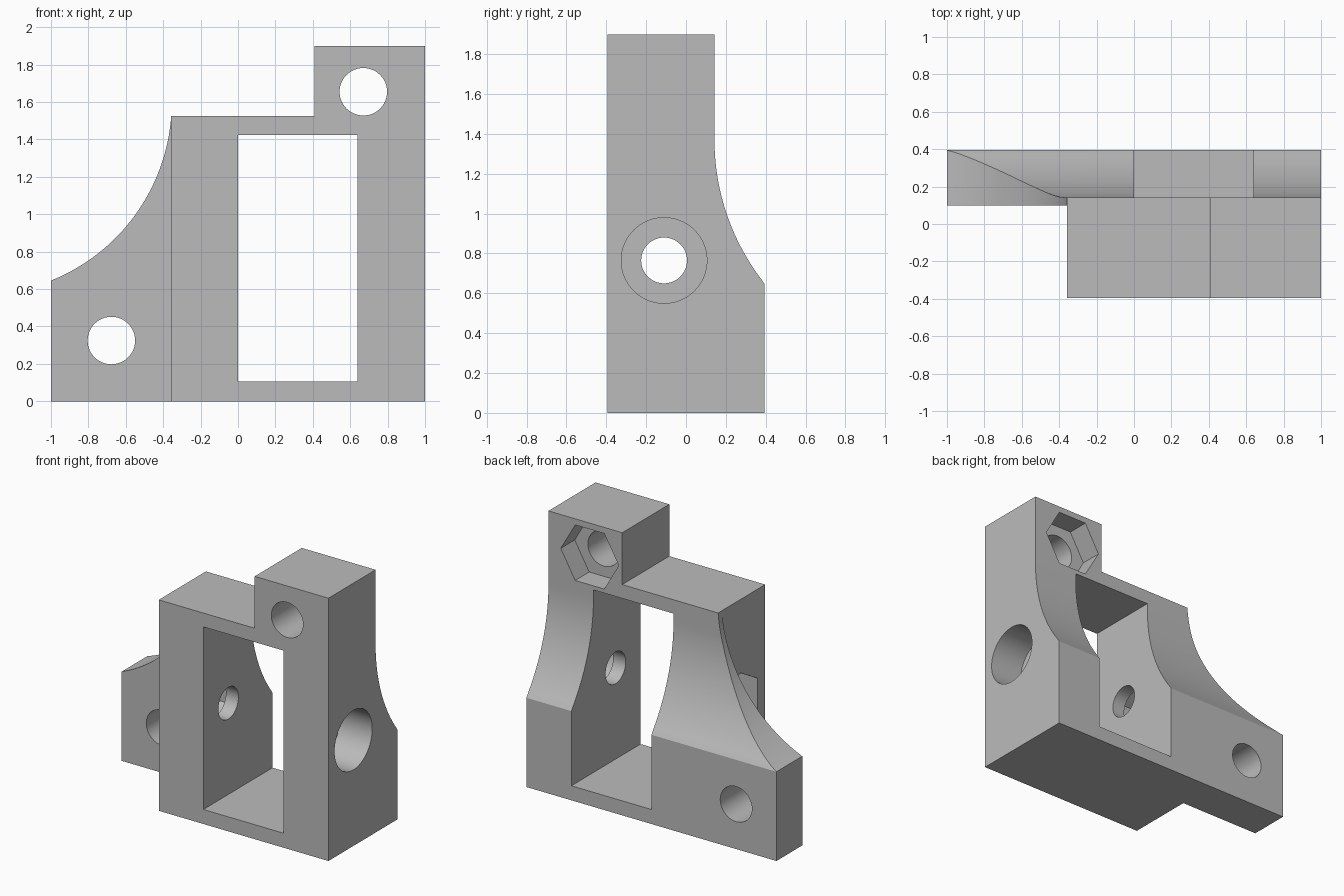
import bpy, bmesh, math
from mathutils import Vector

if "Cube" in bpy.data.objects:
    bpy.data.objects.remove(bpy.data.objects["Cube"])

grey = bpy.data.materials.new("plain grey")
grey.diffuse_color = (0.5, 0.5, 0.5, 1)
grey.use_nodes = True
grey.node_tree.nodes["Principled BSDF"].inputs["Base Color"].default_value = grey.diffuse_color


def prism(name, points, axis, a, b):
    """Extrude a 2D profile from a to b; 'x' takes (y, z), 'y' takes (x, z)."""
    place = (lambda p, t: Vector((t, p[0], p[1]))) if axis == 'x' else (lambda p, t: Vector((p[0], t, p[1])))
    bm = bmesh.new()
    face = bm.faces.new([bm.verts.new(place(p, a)) for p in points])
    ext = bmesh.ops.extrude_face_region(bm, geom=[face])
    moved = [v for v in ext['geom'] if isinstance(v, bmesh.types.BMVert)]
    bmesh.ops.translate(bm, verts=moved, vec=place((0, 0), b - a))
    bmesh.ops.recalc_face_normals(bm, faces=bm.faces[:])
    mesh = bpy.data.meshes.new(name)
    bm.to_mesh(mesh)
    bm.free()
    obj = bpy.data.objects.new(name, mesh)
    bpy.context.collection.objects.link(obj)
    mesh.materials.append(grey)
    return obj


def arc(cx, cz, r, start, end, n):
    return [(cx + r * math.cos(start + (end - start) * i / n),
             cz + r * math.sin(start + (end - start) * i / n)) for i in range(n + 1)]


def ring(cx, cz, r, n, turn=0.0):
    return arc(cx, cz, r, turn, turn + math.tau * (n - 1) / n, n - 1)


def rect(x0, x1, z0, z1):
    return [(x0, z0), (x1, z0), (x1, z1), (x0, z1)]


# Bracket silhouette: base, tower, and concave sweep down to the side flange
cx, cz, r = -1.383, 1.60, 1.0287
sweep = arc(cx, cz, r, math.atan2(1.525 - cz, -0.357 - cx), math.atan2(0.645 - cz, -1 - cx), 32)
outline = [(-1, 0), (1, 0), (1, 1.9), (0.41, 1.9), (0.41, 1.525)] + sweep
bracket = prism("mounting_bracket", outline, 'y', -0.395, 0.395)

# Concave relief along the back
rc, zc, yb = 1.158, 1.37, 0.143
yc = yb + rc
end = math.pi + math.acos((yc - 0.395) / rc)
relief = [(yb, 2.1)] + arc(yc, zc, rc, math.pi, end, 28) + [(0.6, 0.645 - 0.205 * 0.8), (0.6, 2.1)]
relief[-3] = (0.395, 0.645)

cutters = [
    prism("flange_step", rect(-1.2, -0.357, -0.2, 2.1), 'y', -0.6, 0.1),
    prism("back_relief", relief, 'x', -1.2, 1.2),
    prism("window", rect(0, 0.64, 0.105, 1.425), 'y', -0.6, 0.6),
    # bolt holes through front and back
    prism("tower_hole", ring(0.67, 1.655, 0.127, 48), 'y', -0.6, 0.6),
    prism("flange_hole", ring(-0.677, 0.325, 0.127, 48), 'y', -0.6, 0.6),
    # cross bolt with counterbore on the right
    prism("cross_hole", ring(-0.11, 0.765, 0.115, 48), 'x', -1.2, 1.2),
    prism("counterbore", ring(-0.11, 0.765, 0.215, 64), 'x', 0.74, 1.2),
    # hexagonal nut pockets
    prism("tower_nut_pocket", ring(0.67, 1.655, 0.232, 6), 'y', yb - 0.16, 0.6),
    prism("side_nut_pocket", ring(-0.11, 0.765, 0.23, 6, math.pi / 2), 'x', -0.6, -0.1),
]

# Cut each shape out, then discard the cutter
bpy.context.view_layer.objects.active = bracket
for cutter in cutters:
    mod = bracket.modifiers.new(cutter.name, 'BOOLEAN')
    mod.operation = 'DIFFERENCE'
    mod.solver = 'EXACT'
    mod.object = cutter
    bpy.ops.object.modifier_apply(modifier=mod.name)
    bpy.data.objects.remove(cutter)

bpy.ops.object.select_all(action='DESELECT')
bracket.select_set(True)
bpy.ops.object.shade_smooth_by_angle(angle=math.radians(20))
